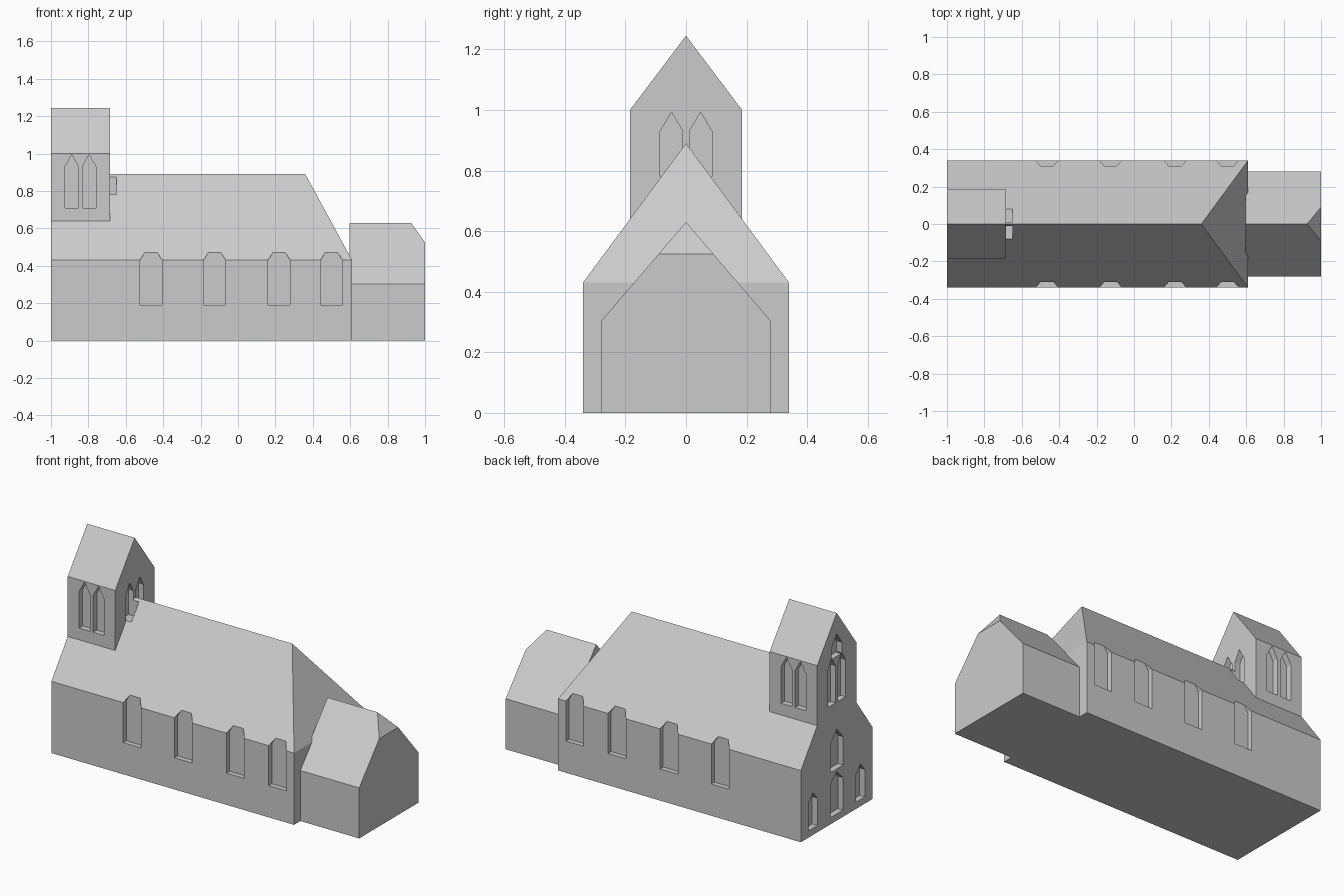
import bpy, bmesh
from mathutils import Vector

if "Cube" in bpy.data.objects:
    bpy.data.objects.remove(bpy.data.objects["Cube"])

stone = bpy.data.materials.new("pale grey stone")
stone.diffuse_color = (0.6, 0.6, 0.6, 1)
stone.use_nodes = True
stone.node_tree.nodes["Principled BSDF"].inputs["Base Color"].default_value = stone.diffuse_color


def hull(name, points):
    """Convex solid from its corner points."""
    bm = bmesh.new()
    for p in points:
        bm.verts.new(p)
    bmesh.ops.convex_hull(bm, input=bm.verts[:])
    bmesh.ops.dissolve_limit(bm, angle_limit=0.01, verts=bm.verts[:], edges=bm.edges[:])
    bmesh.ops.recalc_face_normals(bm, faces=bm.faces[:])
    me = bpy.data.meshes.new(name)
    bm.to_mesh(me)
    bm.free()
    me.materials.append(stone)
    ob = bpy.data.objects.new(name, me)
    bpy.context.collection.objects.link(ob)
    return ob


def gabled(name, x0, x1, half, eave, ridge, ridge_x1=None, base=0, clip=None):
    """Gabled block along x; ridge_x1 hips the east end, clip makes a half hip."""
    pts = [(x, s * half, z) for x in (x0, x1) for s in (-1, 1) for z in (base, eave)]
    pts += [(x0, 0, ridge), (x1 if ridge_x1 is None else ridge_x1, 0, ridge)]
    if clip:
        pts += [(x1, s * clip[0], clip[1]) for s in (-1, 1)]
    return hull(name, pts)


def boolean(target, tool, operation):
    mod = target.modifiers.new(operation, 'BOOLEAN')
    mod.operation = operation
    mod.solver = 'EXACT'
    mod.object = tool
    bpy.context.view_layer.objects.active = target
    bpy.ops.object.modifier_apply(modifier=mod.name)
    bpy.data.objects.remove(tool)


def lancet(target, centre, half, bottom, shoulder, apex, wall, axis, depth=0.035):
    """Cut a pointed window recess into the wall plane at axis = wall."""
    prof = [(-half, bottom), (half, bottom), (half, shoulder), (0, apex), (-half, shoulder)]
    pts = []
    for d in (wall - depth, wall + depth):
        for u, z in prof:
            pts.append((d, centre + u, z) if axis == 'x' else (centre + u, d, z))
    boolean(target, hull("window_cutter", pts), 'DIFFERENCE')


# Main bodies
church = gabled("nave_and_tower", -1, 0.61, 0.34, 0.43, 0.89, ridge_x1=0.36)
tower = gabled("tower", -1, -0.685, 0.185, 1.0, 1.245, base=0.35)
boolean(church, tower, 'UNION')
gabled("chancel", 0.595, 1, 0.28, 0.303, 0.63, ridge_x1=0.925, clip=(0.09, 0.525))

for s in (-1, 1):
    # Nave side windows, their points cutting through the eaves
    for x in (-0.465, -0.125, 0.22, 0.5):
        lancet(church, x, 0.059, 0.19, 0.43, 0.525, s * 0.34, 'y', 0.03)
    # Paired belfry windows on the tower sides
    for x in (-0.889, -0.796):
        lancet(church, x, 0.036, 0.71, 0.93, 0.995, s * 0.185, 'y')
    # Paired belfry windows facing east and west
    lancet(church, s * 0.048, 0.037, 0.78, 0.93, 0.993, -0.685, 'x')
    lancet(church, s * 0.048, 0.037, 0.71, 0.93, 0.993, -1, 'x')
    # Small windows either side of the west front
    lancet(church, s * 0.225, 0.042, 0.04, 0.205, 0.253, -1, 'x')

# Central windows of the west front, lowest to highest
for b, sh, a, h in ((0.04, 0.235, 0.295, 0.06), (0.31, 0.48, 0.55, 0.06), (0.985, 1.05, 1.12, 0.05)):
    lancet(church, 0, h, b, sh, a, -1, 'x')
